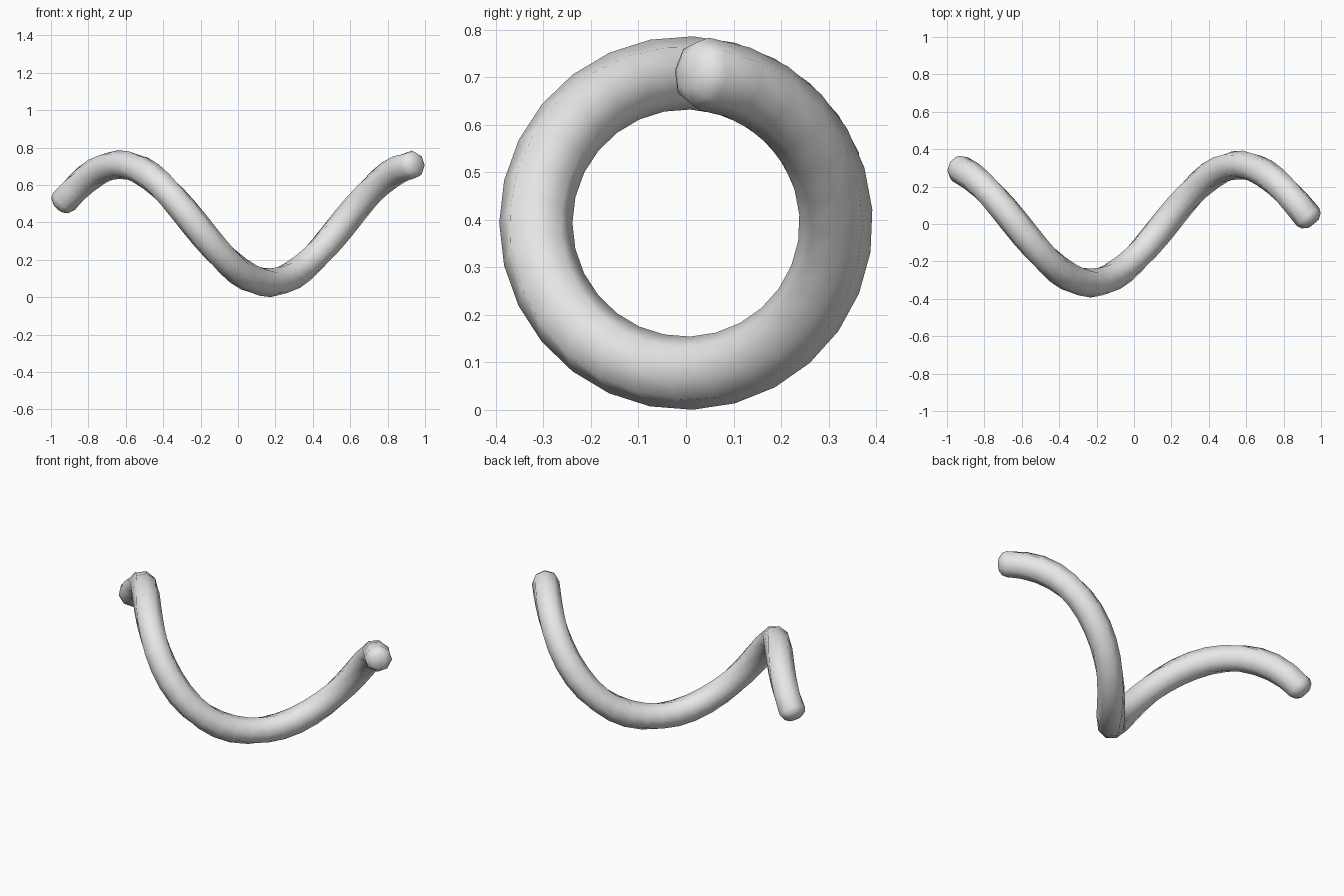
import bpy, bmesh, math
from mathutils import Vector

cube = bpy.data.objects.get("Cube")
if cube:
    bpy.data.objects.remove(cube, do_unlink=True)

COIL_R, TUBE_R = 0.316, 0.077
CENTRE_Z, TWIST, CREST_X = 0.393, 3.95, -0.63
END_X, STEPS, SIDES = 0.93, 32, 8

grey = bpy.data.materials.new("plain grey")
grey.use_nodes = True
colour = (0.8, 0.8, 0.8, 1)
grey.diffuse_color = colour
grey.node_tree.nodes["Principled BSDF"].inputs["Base Color"].default_value = colour


def frame(x):
    """Centre, tangent, radial and side directions of the helix at x."""
    a = TWIST * (x - CREST_X)
    radial = Vector((0, -math.sin(a), math.cos(a)))
    centre = Vector((x, 0, CENTRE_Z)) + radial * COIL_R
    slope = COIL_R * TWIST
    tangent = Vector((1, -slope * math.cos(a), -slope * math.sin(a))).normalized()
    return centre, tangent, radial, tangent.cross(radial)


bm = bmesh.new()


def ring(x, push=0.0, scale=1.0):
    c, t, u, v = frame(x)
    c = c + t * push * TUBE_R
    return [bm.verts.new(c + (u * math.cos(w) + v * math.sin(w)) * TUBE_R * scale)
            for w in (math.tau * i / SIDES for i in range(SIDES))]


# Tube rings, with two shrinking rings rounding each end
cap = [(0.6, 0.5), (0.35, 0.85)]
rings = [ring(-END_X, -p, s) for p, s in cap]
rings += [ring(-END_X + 2 * END_X * i / STEPS) for i in range(STEPS + 1)]
rings += [ring(END_X, p, s) for p, s in reversed(cap)]

for a, b in zip(rings, rings[1:]):
    for i in range(SIDES):
        j = (i + 1) % SIDES
        bm.faces.new((a[i], a[j], b[j], b[i]))
bm.faces.new(rings[0])
bm.faces.new(rings[-1])
bmesh.ops.recalc_face_normals(bm, faces=bm.faces)

# Smooth spiral tube
mesh = bpy.data.meshes.new("spiral_tube")
bm.to_mesh(mesh)
bm.free()
mesh.materials.append(grey)
mesh.shade_smooth()
tube = bpy.data.objects.new("spiral_tube", mesh)
bpy.context.collection.objects.link(tube)
